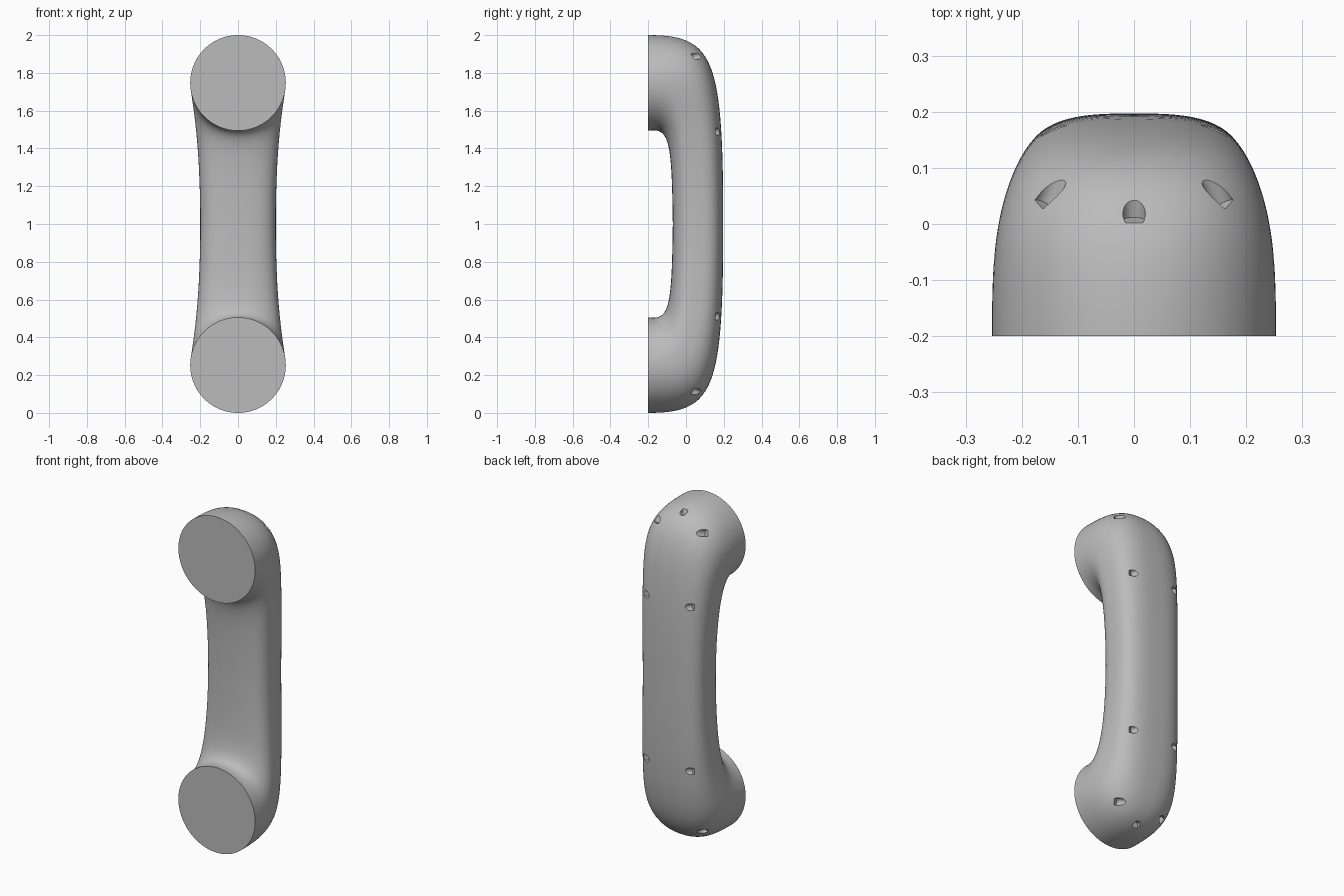
import bpy, bmesh, math
from mathutils import Vector
from mathutils.bvhtree import BVHTree

old = bpy.data.objects.get("Cube")
if old:
    bpy.data.objects.remove(old, do_unlink=True)

SIDES, STEPS = 96, 40

# Side profiles of the upper half as (y, z) Bezier points
OUTER = [(-0.2, 2.0), (0.15, 2.0), (0.197, 1.88), (0.197, 1.0)]
INNER = [(-0.2, 1.494), (-0.09, 1.51), (-0.075, 1.45), (-0.07, 1.0)]


def bezier(points, t):
    a, b, c, d = (Vector(p) for p in points)
    s = 1 - t
    return a * s**3 + b * 3 * s * s * t + c * 3 * s * t * t + d * t**3


def smooth(t):
    return t * t * (3 - 2 * t)


def power(v, e):
    return math.copysign(abs(v) ** e, v)


def section(t, lower):
    """Cross-section: a round end easing into a rounded rectangle."""
    out, inn = bezier(OUTER, t), bezier(INNER, t)
    mid, half = (out + inn) / 2, (out - inn) / 2
    width = 0.253 - 0.053 * smooth(t**1.3)
    e = 2 / (2 + smooth(t))
    ring = []
    for i in range(SIDES):
        a = 2 * math.pi * i / SIDES
        p = mid + half * power(math.sin(a), e)
        z = 2 - p.y if lower else p.y
        ring.append((width * power(math.cos(a), e), p.x, z))
    return ring


# Material
grey = bpy.data.materials.new("plain grey")
grey.use_nodes = True
colour = (0.5, 0.5, 0.5, 1)
grey.diffuse_color = colour
grey.node_tree.nodes["Principled BSDF"].inputs["Base Color"].default_value = colour


def make_object(bm, name):
    mesh = bpy.data.meshes.new(name)
    bm.to_mesh(mesh)
    ob = bpy.data.objects.new(name, mesh)
    bpy.context.collection.objects.link(ob)
    mesh.materials.append(grey)
    return ob


# Handle body: loft from the upper mount through the grip to the lower mount
bm = bmesh.new()
stations = [(i / STEPS, False) for i in range(STEPS + 1)]
stations += [(i / STEPS, True) for i in reversed(range(STEPS))]
rings = [[bm.verts.new(co) for co in section(*s)] for s in stations]
for r0, r1 in zip(rings, rings[1:]):
    for i in range(SIDES):
        j = (i + 1) % SIDES
        bm.faces.new((r0[i], r0[j], r1[j], r1[i]))
bm.faces.new(rings[0])
bm.faces.new(rings[-1])
bmesh.ops.recalc_face_normals(bm, faces=bm.faces)
bm.normal_update()
surface = BVHTree.FromBMesh(bm)
handle = make_object(bm, "handle")
bm.free()

# Small drilled recesses, mirrored left to right and top to bottom
bm = bmesh.new()


def drill(seed, axis):
    loc, normal, _, _ = surface.find_nearest(Vector(seed))
    axis = Vector(axis).normalized()
    length = 0.1
    mat = axis.to_track_quat('Z', 'Y').to_matrix().to_4x4()
    mat.translation = loc - normal * 0.01 + axis * length / 2
    bmesh.ops.create_cone(bm, cap_ends=True, segments=24, radius1=0.02,
                          radius2=0.02, depth=length, matrix=mat)


for up in (1, -1):
    drill((0, 0.01, 1 + up * 0.966), (0, 0.95, up * 0.3))
    for side in (1, -1):
        drill((side * 0.17, 0.04, 1 + up * 0.89), (-side * 0.4, 0.85, up * 0.3))
        drill((side * 0.17, 0.175, 1 + up * 0.49), (-side * 0.45, 0.85, 0))
cutter = make_object(bm, "recess_cutter")
bm.free()
cutter.hide_render = True

mod = handle.modifiers.new("recesses", 'BOOLEAN')
mod.operation = 'DIFFERENCE'
mod.solver = 'EXACT'
mod.object = cutter
bpy.context.view_layer.objects.active = handle
for ob in bpy.context.selected_objects:
    ob.select_set(False)
handle.select_set(True)
bpy.ops.object.modifier_apply(modifier=mod.name)
bpy.data.objects.remove(cutter, do_unlink=True)
bpy.ops.object.shade_smooth_by_angle(angle=math.radians(35))
